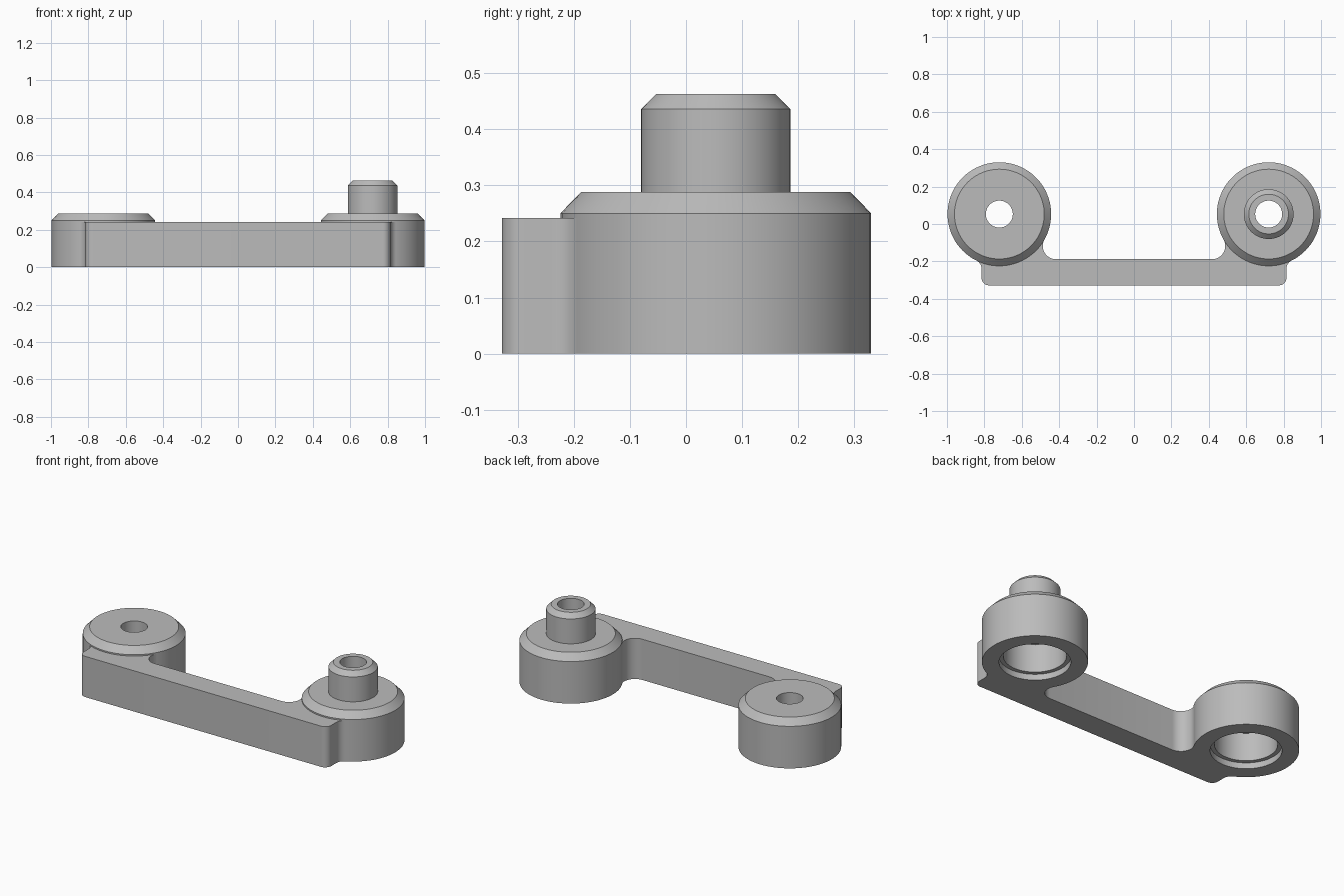
import bpy, bmesh
from math import sin, cos, pi, atan2, sqrt, radians

cube = bpy.data.objects.get("Cube")
if cube:
    bpy.data.objects.remove(cube)

grey = bpy.data.materials.new("grey plastic")
grey.use_nodes = True
grey.diffuse_color = (0.5, 0.5, 0.5, 1)
grey.node_tree.nodes["Principled BSDF"].inputs["Base Color"].default_value = (0.5, 0.5, 0.5, 1)

BOSS_X, BOSS_Y, BOSS_R = 0.72, 0.053, 0.277


def finish(name, bm):
    bmesh.ops.recalc_face_normals(bm, faces=bm.faces[:])
    mesh = bpy.data.meshes.new(name)
    bm.to_mesh(mesh)
    bm.free()
    mesh.materials.append(grey)
    obj = bpy.data.objects.new(name, mesh)
    bpy.context.collection.objects.link(obj)
    bpy.ops.object.select_all(action='DESELECT')
    obj.select_set(True)
    bpy.context.view_layer.objects.active = obj
    bpy.ops.object.shade_smooth_by_angle(angle=radians(25))
    return obj


def lathe(name, profile, x, y, steps=80):
    """Closed (radius, z) profile turned around a vertical axis."""
    bm = bmesh.new()
    rings = [[bm.verts.new((x + r * cos(2 * pi * i / steps), y + r * sin(2 * pi * i / steps), z))
              for r, z in profile] for i in range(steps)]
    n = len(profile)
    for i in range(steps):
        a, b = rings[i], rings[(i + 1) % steps]
        for j in range(n):
            k = (j + 1) % n
            bm.faces.new((a[j], b[j], b[k], a[k]))
    return finish(name, bm)


def arc(cx, cy, r, start, end, steps=10):
    return [(cx + r * cos(start + (end - start) * i / steps),
             cy + r * sin(start + (end - start) * i / steps)) for i in range(steps + 1)]


# Bosses: stepped bore below, chamfered rim, through hole
bore = [(0.072, 0.2), (0.165, 0.2), (0.165, 0.035), (0.188, 0.035), (0.188, 0)]
shell = [(BOSS_R, 0), (BOSS_R, 0.25), (0.24, 0.288)]
post = [(0.133, 0.288), (0.133, 0.436), (0.106, 0.463), (0.072, 0.463)]
lathe("right_boss", bore + shell + [(0.072, 0.288)], -BOSS_X, BOSS_Y)
lathe("left_boss_with_post", bore + shell + post, BOSS_X, BOSS_Y)

# Connecting bar: right half of the outline, mirrored
FRONT, BACK, END, CORNER = -0.328, -0.188, 0.815, 0.04
OUT_R, IN_R = 0.05, 0.07
ox = END + OUT_R
oy = BOSS_Y - sqrt((BOSS_R + OUT_R) ** 2 - (ox - BOSS_X) ** 2)
iy = BACK + IN_R
ix = BOSS_X - sqrt((BOSS_R + IN_R) ** 2 - (iy - BOSS_Y) ** 2)
out_angle = atan2(oy - BOSS_Y, ox - BOSS_X)
in_angle = atan2(iy - BOSS_Y, ix - BOSS_X)

half = arc(END - CORNER, FRONT + CORNER, CORNER, -pi / 2, 0)
half += arc(ox, oy, OUT_R, pi, out_angle + pi)
half += arc(BOSS_X, BOSS_Y, BOSS_R - 0.004, out_angle, in_angle, 24)
half += arc(ix, iy, IN_R, in_angle + pi, -pi / 2 + (2 * pi if in_angle + pi > pi else 0))
outline = half + [(-x, y) for x, y in reversed(half)]

bm = bmesh.new()
base = bm.faces.new([bm.verts.new((x, y, 0)) for x, y in outline])
top = bmesh.ops.extrude_face_region(bm, geom=[base], use_keep_orig=True)["geom"]
bmesh.ops.translate(bm, vec=(0, 0, 0.242), verts=[v for v in top if isinstance(v, bmesh.types.BMVert)])
finish("connecting_bar", bm)
